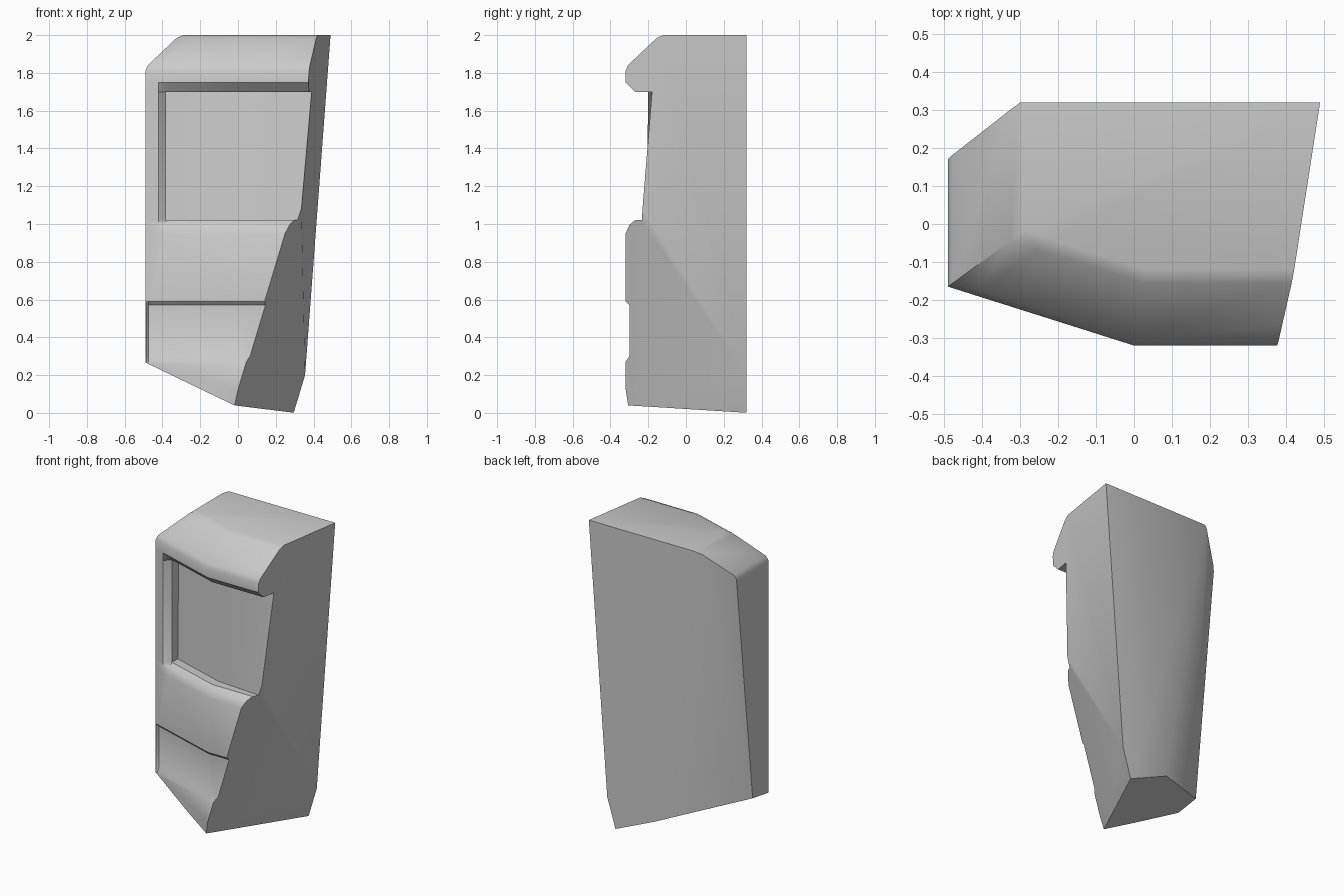
import bpy
import bmesh
import math
from mathutils import Vector

cube = bpy.data.objects.get("Cube")
if cube:
    bpy.data.objects.remove(cube, do_unlink=True)

stone = bpy.data.materials.new("pale_grey_stone")
stone.use_nodes = True
COLOUR = (0.6, 0.6, 0.6, 1)
stone.diffuse_color = COLOUR
stone.node_tree.nodes["Principled BSDF"].inputs["Base Color"].default_value = COLOUR

BACK = 0.32
LIP = 0.05            # depth of the bevelled lip around the panel
WINDOW = (-0.42, -0.38)   # outer and inner x of the upper panel frame
GROOVE = (-0.485, -0.475)  # the same for the lower groove

# Height, inset of the whole wall, recess, extra recess at right, frame
ROWS = [
    (2.00, 0.20, 0, 0, WINDOW),
    (1.985, 0.165, 0, 0, WINDOW),
    (1.84, 0.012, 0, 0, WINDOW),
    (1.81, 0, 0, 0, WINDOW),
    (1.75, 0, 0, 0, WINDOW),
    (1.70, 0, LIP, 0, WINDOW),
    (1.70, 0, 0.12, 0.02, WINDOW),
    (1.02, 0, 0.11, -0.03, WINDOW),
    (1.02, 0, LIP, 0, WINDOW),
    (0.995, 0, 0.02, 0, WINDOW),
    (0.95, 0, 0, 0, WINDOW),
    (0.59, 0, 0, 0, GROOVE),
    (0.57, 0, 0.02, 0, GROOVE),
    (0.30, 0, 0.02, 0, GROOVE),
    (0.27, 0, 0, 0, GROOVE),
    (0.13, 0, 0, 0, GROOVE),
    (-0.10, 0, 0.02, 0, GROOVE),
]


def wall_y(x, inset):
    """Front wall in plan: a slanted left bay, then a straight right bay."""
    slanted = (-0.305 + inset - 0.3016 * x) / 0.9533
    return max(slanted, inset - BACK)


def ring(z, inset, recess, extra, frame):
    left = inset - 0.49
    outer, inner = (x + inset for x in frame)
    bend = 0.155 * inset
    columns = [(left, 0), (outer, 0), (inner, min(recess, LIP)), (inner, recess),
               (bend, recess), (0.39, recess + extra), (0.7, recess + extra)]
    points = [(left, 0.5, z)]
    points += [(x, wall_y(x, inset) + depth, z) for x, depth in columns]
    return points + [(0.7, 0.5, z)]


# Wall block, skinned ring by ring
bm = bmesh.new()
rings = [[bm.verts.new(p) for p in ring(*row)] for row in ROWS]
for upper, lower in zip(rings, rings[1:]):
    for i in range(len(upper)):
        j = (i + 1) % len(upper)
        bm.faces.new((upper[i], lower[i], lower[j], upper[j]))
bm.faces.new(rings[0])
bm.faces.new(rings[-1][::-1])
bmesh.ops.remove_doubles(bm, verts=bm.verts[:], dist=0.0005)
bmesh.ops.dissolve_degenerate(bm, edges=bm.edges[:], dist=0.0005)


def cut(a, b, c):
    """Slice off everything outside the plane through three points."""
    a, b, c = Vector(a), Vector(b), Vector(c)
    normal = (b - a).cross(c - a).normalized()
    if normal.dot(Vector((0, 0, 1)) - a) < 0:
        normal = -normal
    bmesh.ops.bisect_plane(bm, geom=bm.verts[:] + bm.edges[:] + bm.faces[:],
                           plane_co=a, plane_no=normal, clear_inner=True)
    bmesh.ops.holes_fill(bm, edges=[e for e in bm.edges if e.is_boundary], sides=0)


# Broken faces: back, upper right, lower right, back left, underside
cut((0, BACK, 0), (1, BACK, 0), (0, BACK, 1))
cut((0.49, BACK, 2), (0.355, BACK, 0.2), (0.39, -0.18, 1.7))
cut((0.355, BACK, 0.2), (0.345, -0.24, 1.13), (-0.02, -0.31, 0.04))
cut((-0.30, BACK, 2), (0.01, BACK, 0.125), (-0.49, 0, 0.29))
cut((-0.02, -0.31, 0.04), (0.29, BACK, 0.003), (-0.49, -0.165, 0.267))

bmesh.ops.recalc_face_normals(bm, faces=bm.faces[:])
mesh = bpy.data.meshes.new("wall_fragment")
bm.to_mesh(mesh)
bm.free()
mesh.materials.append(stone)
wall = bpy.data.objects.new("wall_fragment", mesh)
bpy.context.collection.objects.link(wall)

bpy.ops.object.select_all(action="DESELECT")
wall.select_set(True)
bpy.context.view_layer.objects.active = wall
bpy.ops.object.shade_smooth_by_angle(angle=math.radians(35))
